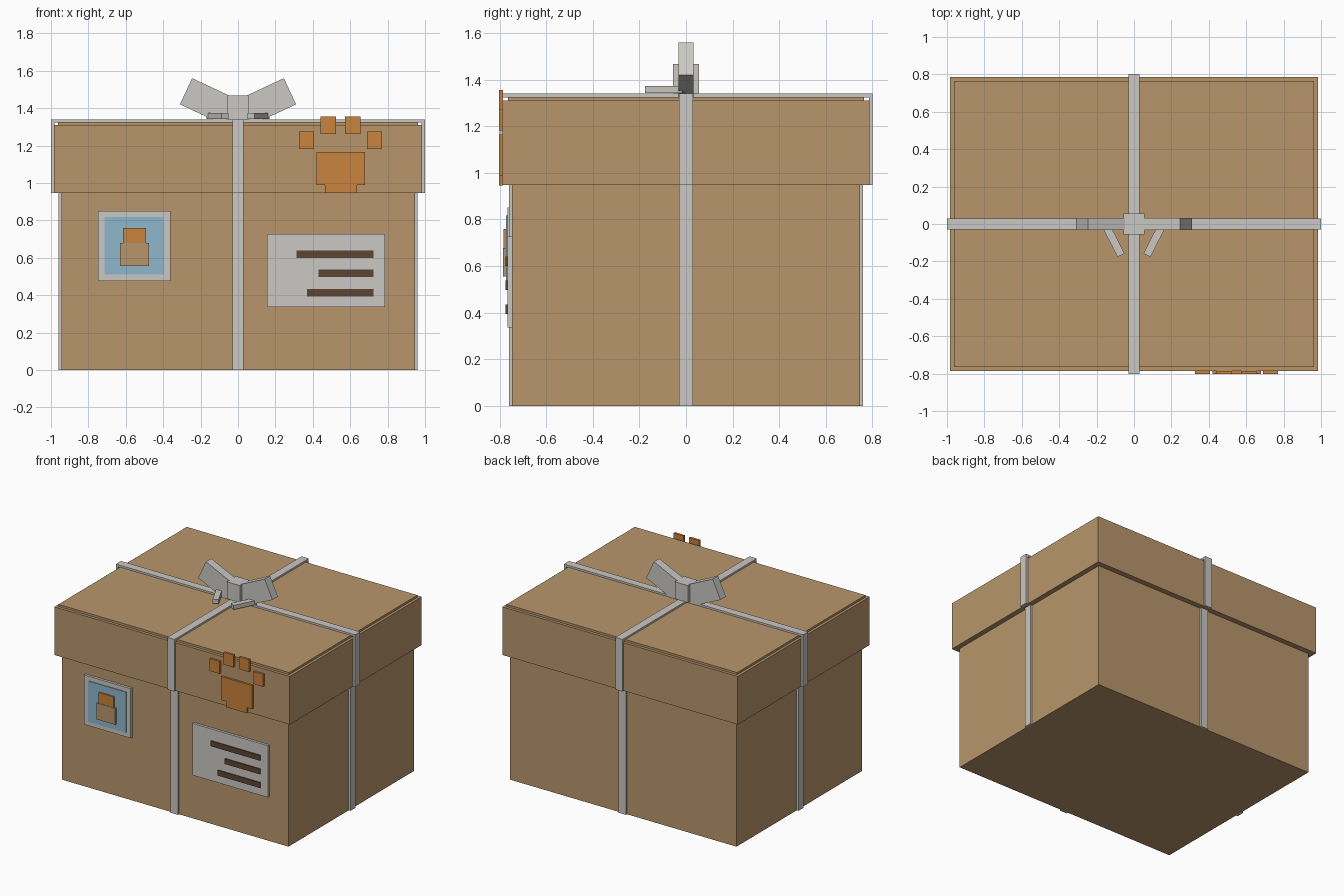
import bpy, bmesh, math
from mathutils import Matrix

if "Cube" in bpy.data.objects:
    bpy.data.objects.remove(bpy.data.objects["Cube"])


def mat(name, r, g, b):
    lin = [((c / 255 + 0.055) / 1.055) ** 2.4 for c in (r, g, b)]
    m = bpy.data.materials.new(name)
    m.diffuse_color = (*lin, 1)
    m.use_nodes = True
    m.node_tree.nodes["Principled BSDF"].inputs["Base Color"].default_value = m.diffuse_color
    return m


CARD = mat("cardboard", 184, 150, 108)
WHITE = mat("ribbon white", 203, 200, 195)
ORANGE = mat("orange", 202, 131, 61)
BLUE = mat("stamp blue", 143, 183, 204)
BROWN = mat("ink brown", 93, 69, 51)


def boxes(name, material, ranges, matrix=None):
    """One object from boxes given as (x0, x1, y0, y1, z0, z1)."""
    bm = bmesh.new()
    for x0, x1, y0, y1, z0, z1 in ranges:
        m = Matrix.Translation(((x0 + x1) / 2, (y0 + y1) / 2, (z0 + z1) / 2))
        m = m @ Matrix.Diagonal((x1 - x0, y1 - y0, z1 - z0, 1))
        bmesh.ops.create_cube(bm, size=1, matrix=m)
    me = bpy.data.meshes.new(name)
    bm.to_mesh(me)
    bm.free()
    me.materials.append(material)
    ob = bpy.data.objects.new(name, me)
    if matrix:
        ob.matrix_world = matrix
    bpy.context.collection.objects.link(ob)
    return ob


def block(hx, hy, z0, z1):
    return (-hx, hx, -hy, hy, z0, z1)


# Box body, lid and the slightly raised lid panel
boxes("box_body", CARD, [block(0.945, 0.747, 0, 0.95)])
boxes("lid", CARD, [block(0.983, 0.787, 0.947, 1.31)])
boxes("lid_panel", CARD, [block(0.963, 0.765, 1.305, 1.326)])

# Ribbon strips down each side of body and lid, and across the top
W = 0.03
for s, side in ((-1, "a"), (1, "b")):
    for part, bx, by, z0, z1, t in (("body", 0.945, 0.747, 0, 0.95, 0.015),
                                    ("lid", 0.983, 0.787, 0.947, 1.34, 0.016)):
        x = sorted((s * (bx - 0.002), s * (bx + t)))
        y = sorted((s * (by - 0.002), s * (by + t - 0.002)))
        boxes(f"{part}_ribbon_x_{side}", WHITE, [(*x, -W, W, z0, z1)])
        boxes(f"{part}_ribbon_y_{side}", WHITE, [(-W, W, *y, z0, z1)])
boxes("top_ribbon_x", WHITE, [block(0.983, W, 1.324, 1.34)])
boxes("top_ribbon_y", WHITE, [block(W, 0.787, 1.324, 1.34)])

# Bow: knot, two tilted loops, two tails
boxes("bow_knot", WHITE, [block(0.055, 0.055, 1.34, 1.468)])
for s, side in ((-1, "left"), (1, "right")):
    boxes(f"bow_loop_{side}", WHITE, [(-0.13, 0.13, -0.032, 0.032, -0.077, 0.077)],
          Matrix.Translation((s * 0.16, 0, 1.435))
          @ Matrix.Rotation(-s * math.radians(25), 4, 'Y'))
    boxes(f"bow_tail_{side}", WHITE, [(-0.09, 0.09, -0.021, 0.021, -0.016, 0.016)],
          Matrix.Translation((s * 0.11, -0.087, 1.358))
          @ Matrix.Rotation(s * math.radians(63), 4, 'Z'))

# Paw badge on the lid front
PY = (-0.802, -0.785)
boxes("paw_pad", ORANGE, [(0.42, 0.68, *PY, 0.988, 1.165),
                          (0.465, 0.635, *PY, 0.945, 0.988)])
boxes("paw_toes", ORANGE, [(cx - 0.041, cx + 0.041, *PY, cz - 0.047, cz + 0.047)
                           for cx, cz in ((0.366, 1.228), (0.483, 1.308),
                                          (0.613, 1.308), (0.73, 1.228))])

# Postage stamp
boxes("stamp_border", WHITE, [(-0.748, -0.36, -0.766, -0.745, 0.477, 0.851)])
boxes("stamp_field", BLUE, [(-0.713, -0.395, -0.772, -0.764, 0.51, 0.817)])
boxes("stamp_figure_top", ORANGE, [(-0.615, -0.492, -0.783, -0.77, 0.67, 0.76)])
boxes("stamp_figure_base", CARD, [(-0.632, -0.475, -0.786, -0.77, 0.555, 0.678)])

# Address label with three ink bars
boxes("label", WHITE, [(0.155, 0.785, -0.766, -0.745, 0.336, 0.727)])
boxes("label_bars", BROWN, [(x0, 0.725, -0.774, -0.765, z - 0.02, z + 0.02)
                            for x0, z in ((0.313, 0.62), (0.43, 0.517), (0.37, 0.414))])
